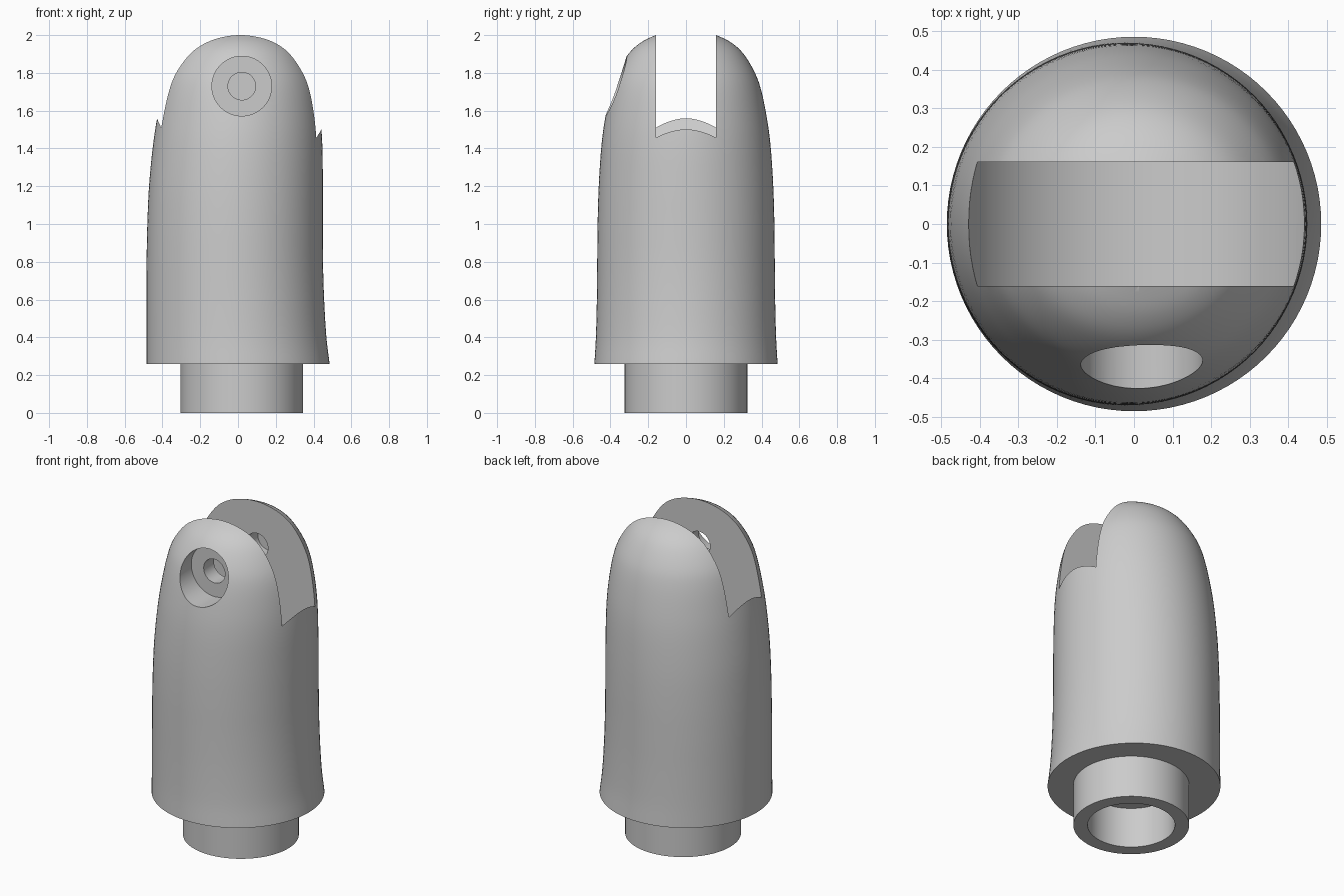
import bpy, bmesh, math
from mathutils import Matrix, Vector

cube = bpy.data.objects.get("Cube")
if cube:
    bpy.data.objects.remove(cube, do_unlink=True)

# One plain grey for everything
grey = bpy.data.materials.new("plain_grey")
grey.use_nodes = True
grey.diffuse_color = (0.6, 0.6, 0.6, 1)
grey.node_tree.nodes["Principled BSDF"].inputs["Base Color"].default_value = grey.diffuse_color

SIDES = 96
STEPS = 5
PIVOT_X, PIVOT_Z = 0.02, 1.73


def make_object(name, bm):
    bmesh.ops.recalc_face_normals(bm, faces=bm.faces)
    mesh = bpy.data.meshes.new(name)
    bm.to_mesh(mesh)
    bm.free()
    mesh.materials.append(grey)
    obj = bpy.data.objects.new(name, mesh)
    bpy.context.collection.objects.link(obj)
    return obj


def cylinder(name, radius, start, end, along_y=False):
    """Cylinder on the vertical spigot axis, or on the pivot axis along y."""
    bm = bmesh.new()
    middle = (start + end) / 2
    if along_y:
        place = Matrix.Translation((PIVOT_X, middle, PIVOT_Z)) @ Matrix.Rotation(math.pi / 2, 4, "X")
    else:
        place = Matrix.Translation((PIVOT_X, 0, middle))
    bmesh.ops.create_cone(bm, cap_ends=True, segments=SIDES, radius1=radius,
                          radius2=radius, depth=end - start, matrix=place)
    return make_object(name, bm)


def activate(obj):
    bpy.ops.object.select_all(action="DESELECT")
    obj.select_set(True)
    bpy.context.view_layer.objects.active = obj


def cut(obj, cutter):
    cutter.hide_render = True
    mod = obj.modifiers.new("cut", "BOOLEAN")
    mod.operation = "DIFFERENCE"
    mod.solver = "EXACT"
    mod.object = cutter
    activate(obj)
    bpy.ops.object.modifier_apply(modifier=mod.name)
    bpy.data.objects.remove(cutter, do_unlink=True)


def smooth(obj):
    activate(obj)
    bpy.ops.object.shade_smooth_by_angle(angle=math.radians(30))


# Body sections: height, left edge x, right edge x, half depth in y
sections = [Vector(s) for s in (
    (0.26, -0.485, 0.485, 0.485),
    (0.4, -0.485, 0.468, 0.477),
    (0.6, -0.485, 0.456, 0.472),
    (0.8, -0.484, 0.45, 0.47),
    (1.0, -0.48, 0.449, 0.468),
    (1.2, -0.471, 0.449, 0.462),
    (1.4, -0.452, 0.447, 0.449),
    (1.55, -0.43, 0.437, 0.43),
    (1.7, -0.4, 0.414, 0.4),
    (1.8, -0.365, 0.38, 0.365),
    (1.9, -0.3, 0.32, 0.305),
    (1.96, -0.23, 0.255, 0.24),
    (2.0, -0.15, 0.175, 0.16),
    (2.03, -0.06, 0.09, 0.075),
)]


def smooth_sections(pts):
    """Catmull-Rom interpolation between the body sections."""
    padded = [pts[0] * 2 - pts[1]] + pts + [pts[-1] * 2 - pts[-2]]
    for a, b, c, d in zip(padded, padded[1:], padded[2:], padded[3:]):
        for i in range(STEPS):
            t = i / STEPS
            yield (b * 2 + (c - a) * t + (a * 2 - b * 5 + c * 4 - d) * t ** 2
                   + (b * 3 - a - c * 3 + d) * t ** 3) / 2
    yield pts[-1]


# Domed body, lofted from the sections
bm = bmesh.new()
rings = []
for z, left, right, depth in smooth_sections(sections):
    ring = []
    for i in range(SIDES):
        a = math.tau * i / SIDES
        ring.append(bm.verts.new(((left + right) / 2 + (right - left) / 2 * math.cos(a),
                                  depth * math.sin(a), z)))
    rings.append(ring)
for low, high in zip(rings, rings[1:]):
    for i in range(SIDES):
        j = (i + 1) % SIDES
        bm.faces.new((low[i], low[j], high[j], high[i]))
bm.faces.new(rings[0])
bm.faces.new(rings[-1])
body = make_object("domed_body", bm)

# Round-bottomed slot, pin hole and counterbore in the front lug
cut(body, cylinder("slot_cutter", 0.48, -0.16, 0.16, along_y=True))
cut(body, cylinder("pin_hole_cutter", 0.073, -0.6, 0.27, along_y=True))
cut(body, cylinder("counterbore_cutter", 0.158, -0.6, -0.26, along_y=True))
smooth(body)

# Hollow spigot under the body
spigot = cylinder("spigot", 0.325, 0, 0.27)
cut(spigot, cylinder("bore_cutter", 0.245, -0.1, 0.25))
smooth(spigot)
